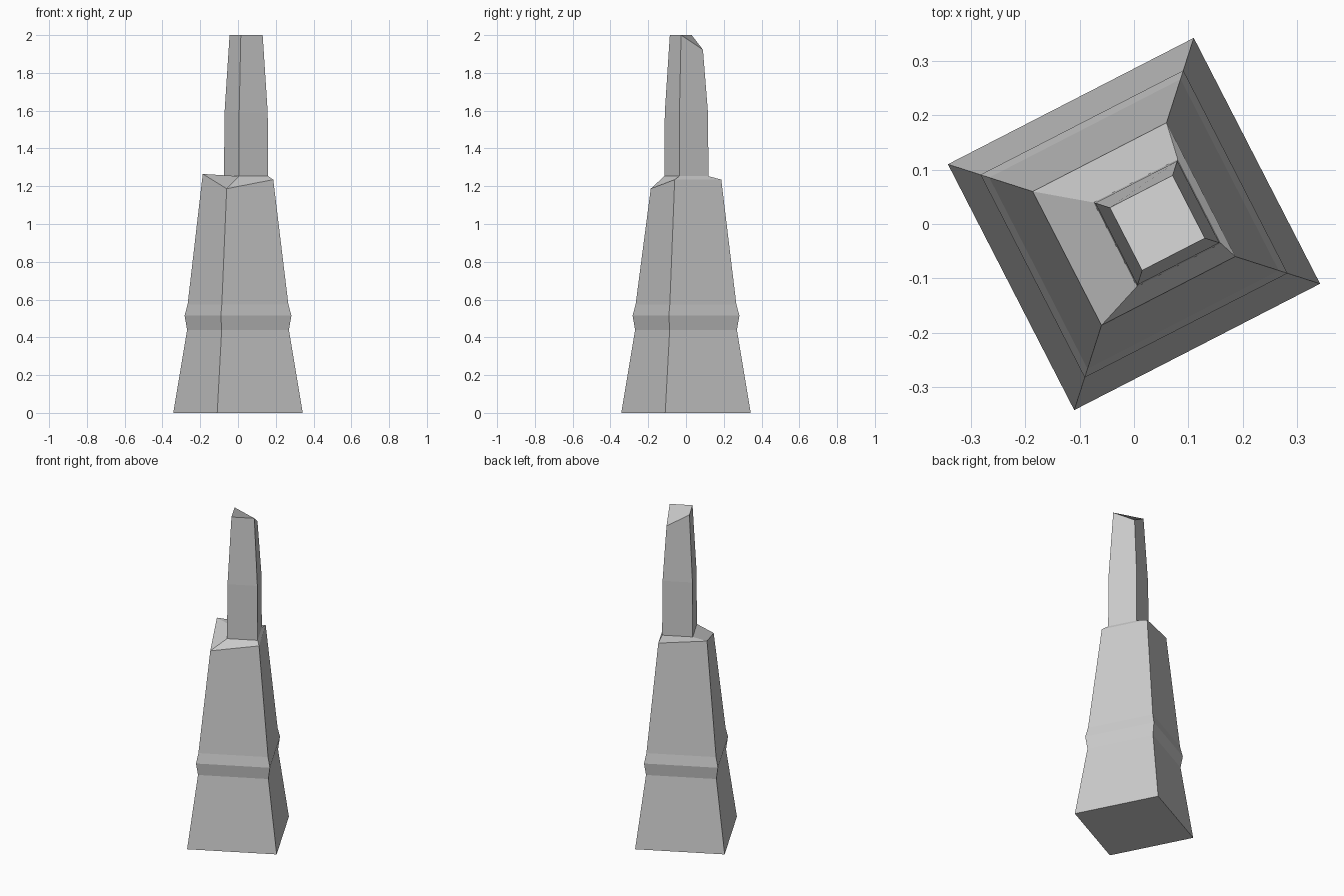
import bpy, bmesh
from math import cos, sin, radians

cube = bpy.data.objects.get("Cube")
if cube:
    bpy.data.objects.remove(cube, do_unlink=True)

stone = bpy.data.materials.new("grey stone")
stone.use_nodes = True
GREY = (0.6, 0.6, 0.6, 1)
stone.diffuse_color = GREY
stone.node_tree.nodes["Principled BSDF"].inputs["Base Color"].default_value = GREY

TURN = 162.2            # direction of the first (left) corner
AXIS = (0.043, 0.002)   # the shaft stands off centre


def ring(bm, radius, heights, centre=(0, 0)):
    """Square ring of corners in the order left, front, right, back."""
    if not isinstance(heights, tuple):
        heights = (heights,) * 4
    return [bm.verts.new((centre[0] + radius * cos(radians(TURN + 90 * i)),
                          centre[1] + radius * sin(radians(TURN + 90 * i)), z))
            for i, z in enumerate(heights)]


bm = bmesh.new()
rings = [
    # tapered base with a raised band
    ring(bm, 0.36, 0),
    ring(bm, 0.283, 0.44),
    ring(bm, 0.297, 0.515),
    ring(bm, 0.28, 0.575),
    # broken, uneven shoulder
    ring(bm, 0.196, (1.265, 1.187, 1.235, 1.235)),
    # narrow shaft with a chipped back corner
    ring(bm, 0.123, 1.253, AXIS),
    ring(bm, 0.120, 1.59, AXIS),
    ring(bm, 0.092, (2, 2, 2, 1.923), AXIS),
]
for low, high in zip(rings, rings[1:]):
    for i in range(4):
        j = (i + 1) % 4
        bm.faces.new((low[i], low[j], high[j], high[i]))
bm.faces.new(rings[0][::-1])
bm.faces.new(rings[-1])

mesh = bpy.data.meshes.new("broken_pillar")
bm.to_mesh(mesh)
bm.free()
mesh.materials.append(stone)
bpy.context.collection.objects.link(bpy.data.objects.new("broken_pillar", mesh))
